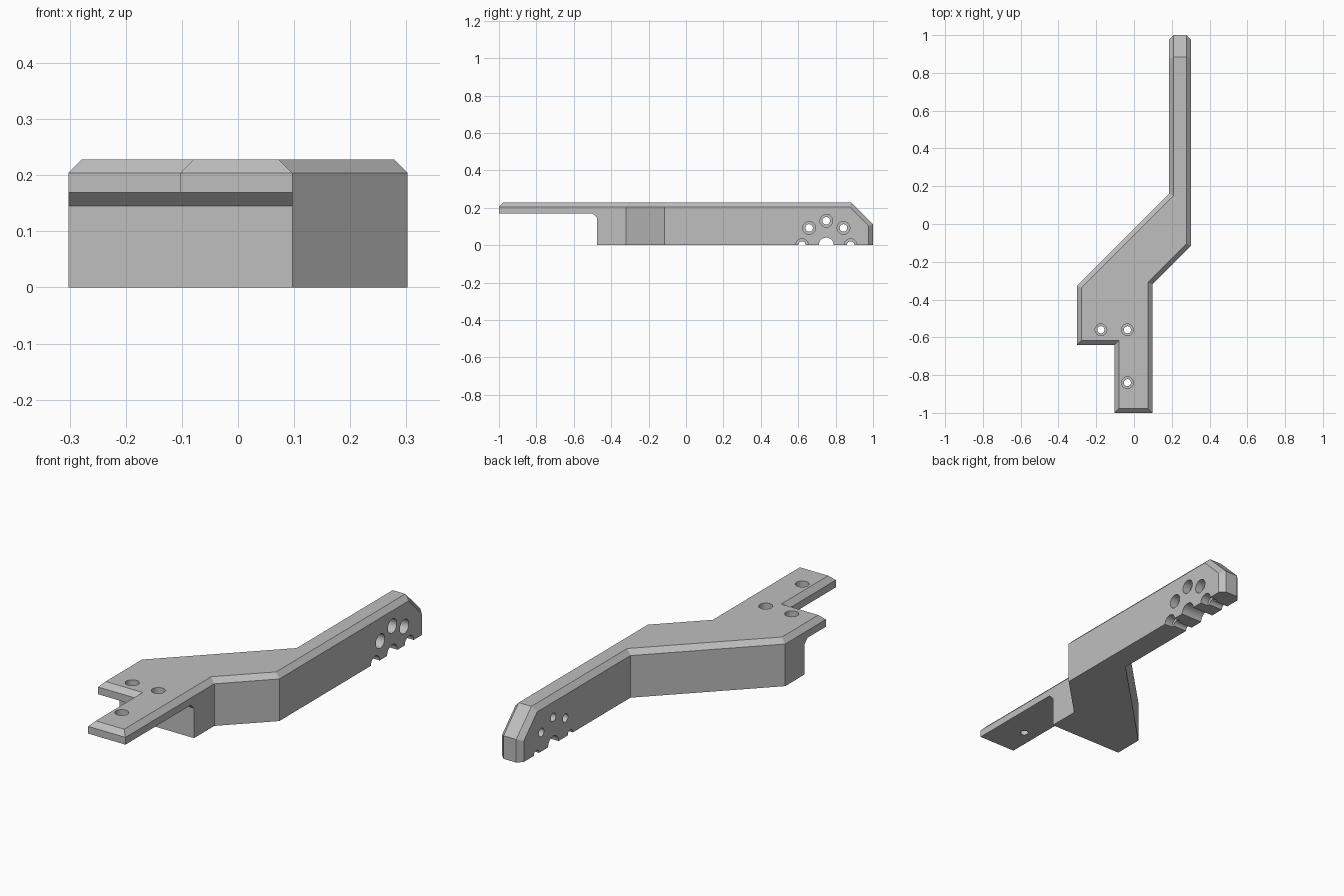
import bpy, bmesh, math
from mathutils import Vector, Matrix

default = bpy.data.objects.get("Cube")
if default:
    bpy.data.objects.remove(default, do_unlink=True)

TOP, CHAMFER = 0.228, 0.024

grey = bpy.data.materials.new("plain_grey")
grey.use_nodes = True
grey.diffuse_color = (0.52, 0.52, 0.52, 1)
grey.node_tree.nodes["Principled BSDF"].inputs["Base Color"].default_value = grey.diffuse_color


def prism(points, extrude):
    """Closed solid from a flat outline swept along a vector."""
    bm = bmesh.new()
    face = bm.faces.new([bm.verts.new(p) for p in points])
    swept = bmesh.ops.extrude_face_region(bm, geom=[face])["geom"]
    bmesh.ops.translate(bm, vec=extrude, verts=[v for v in swept if isinstance(v, bmesh.types.BMVert)])
    bmesh.ops.recalc_face_normals(bm, faces=bm.faces)
    return bm


def make_object(name, bm):
    mesh = bpy.data.meshes.new(name)
    bm.to_mesh(mesh)
    bm.free()
    mesh.materials.append(grey)
    obj = bpy.data.objects.new(name, mesh)
    bpy.context.collection.objects.link(obj)
    return obj


def cut(target, bm):
    """Subtract a solid from the target, then discard the cutter."""
    cutter = make_object("cutter", bm)
    cutter.hide_render = True
    mod = target.modifiers.new("cut", "BOOLEAN")
    mod.operation, mod.solver, mod.object = "DIFFERENCE", "EXACT", cutter
    bpy.context.view_layer.objects.active = target
    bpy.ops.object.modifier_apply(modifier=mod.name)
    bpy.data.objects.remove(cutter, do_unlink=True)


def drill(target, start, end, radius):
    """Round hole between two points."""
    start, end = Vector(start), Vector(end)
    axis = end - start
    place = Matrix.Translation((start + end) / 2) @ axis.to_track_quat("Z", "Y").to_matrix().to_4x4()
    bm = bmesh.new()
    bmesh.ops.create_cone(bm, cap_ends=True, segments=32, radius1=radius, radius2=radius,
                          depth=axis.length, matrix=place)
    cut(target, bm)


# Cranked body outline, swept upward
outline = [(0.097, -1), (0.097, -0.32), (0.302, -0.115), (0.302, 1), (0.186, 1),
           (0.186, 0.16), (-0.302, -0.328), (-0.302, -0.64), (-0.103, -0.64), (-0.103, -1)]
bm = prism([(x, y, 0) for x, y in outline], (0, 0, TOP))

# Sloped nose at the back end of the arm
slope = Vector((0, 1, 1)).normalized()
bmesh.ops.bisect_plane(bm, geom=bm.verts[:] + bm.edges[:] + bm.faces[:],
                       plane_co=(0, 0.884, TOP), plane_no=slope, clear_outer=True)
bmesh.ops.holes_fill(bm, edges=[e for e in bm.edges if e.is_boundary], sides=0)
bmesh.ops.recalc_face_normals(bm, faces=bm.faces)
bm.normal_update()


# Chamfer the rim: around the top, down the slope and down the back corners
def is_rim(face):
    n = face.normal
    return n.z > 0.5 or (n.y > 0.9 and face.calc_center_median().y > 0.9)


rim = [e for e in bm.edges
       if len(e.link_faces) == 2 and sum(is_rim(f) for f in e.link_faces) == 1
       and max(v.co.z for v in e.verts) > 0.01]
bmesh.ops.bevel(bm, geom=rim, offset=CHAMFER, offset_type="OFFSET", segments=1,
                affect="EDGES", clamp_overlap=False)
bracket = make_object("cranked_bracket", bm)

# Undercut that leaves a thin mounting flange at the front
undercut = [(-1.1, -0.1), (-0.475, -0.1), (-0.475, 0.145), (-0.5, 0.169), (-1.1, 0.169)]
cut(bracket, prism([(-0.5, y, z) for y, z in undercut], (1, 0, 0)))

# Counterbored screw holes in the flange
for x, y in [(-0.175, -0.56), (-0.035, -0.56), (-0.035, -0.84)]:
    drill(bracket, (x, y, 0.1), (x, y, 0.3), 0.019)
    drill(bracket, (x, y, 0.198), (x, y, 0.3), 0.031)

# Pivot notch with an arc of counterbored holes through the arm
PIVOT_Y, ARC = 0.75, 0.13
drill(bracket, (0.1, PIVOT_Y, 0), (0.4, PIVOT_Y, 0), 0.04)
for i in range(5):
    a = math.radians(45 * i)
    y, z = PIVOT_Y + ARC * math.cos(a), ARC * math.sin(a)
    drill(bracket, (0.1, y, z), (0.4, y, z), 0.02)
    drill(bracket, (0.26, y, z), (0.4, y, z), 0.034)

# Smooth hole walls, crisp edges
bpy.ops.object.select_all(action="DESELECT")
bracket.select_set(True)
bpy.context.view_layer.objects.active = bracket
bpy.ops.object.shade_smooth_by_angle(angle=math.radians(30))
